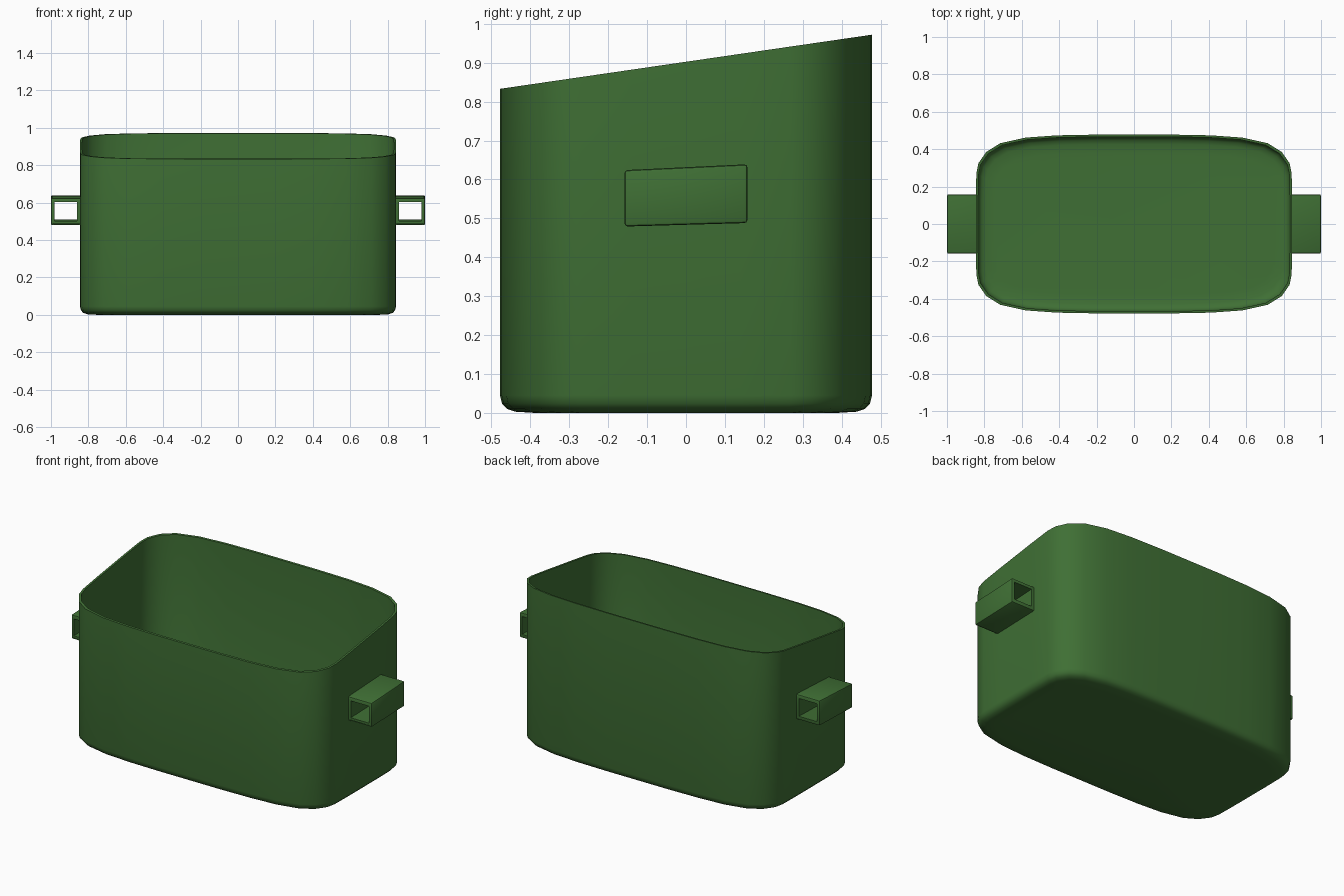
import bpy, bmesh, math

if "Cube" in bpy.data.objects:
    bpy.data.objects.remove(bpy.data.objects["Cube"])

green = bpy.data.materials.new("green")
green.diffuse_color = (0.05, 0.16, 0.035, 1)
green.use_nodes = True
green.node_tree.nodes["Principled BSDF"].inputs["Base Color"].default_value = green.diffuse_color

HX, HY, WALL = 0.845, 0.478, 0.012

# rounded oblong outline: one quadrant, mirrored to all four
quad = [(0.845, 0.0), (0.845, 0.14), (0.843, 0.27), (0.832, 0.325), (0.79, 0.385),
        (0.715, 0.432), (0.58, 0.462), (0.41, 0.474), (0.2, 0.478), (0.0, 0.478)]
half = quad + [(-x, y) for x, y in reversed(quad[:-1])]
outline = half + [(-x, -y) for x, y in half[1:-1]]


def rim(y):
    return 0.9025 + 0.1455 * y


def finish(bm, name, angle=35):
    bmesh.ops.recalc_face_normals(bm, faces=bm.faces)
    me = bpy.data.meshes.new(name)
    bm.to_mesh(me)
    bm.free()
    ob = bpy.data.objects.new(name, me)
    bpy.context.collection.objects.link(ob)
    me.materials.append(green)
    bpy.ops.object.select_all(action='DESELECT')
    ob.select_set(True)
    bpy.context.view_layer.objects.active = ob
    bpy.ops.object.shade_smooth_by_angle(angle=math.radians(angle))
    return ob


# tub: rings run from the outside base up, over the slanted rim, and down inside
bm = bmesh.new()


def ring(inset, z=None):
    sx, sy = 1 - inset / HX, 1 - inset / HY
    return [bm.verts.new((x * sx, y * sy, rim(y * sy) if z is None else z))
            for x, y in outline]


base = [(0.09, 0.0), (0.04, 0.003), (0.018, 0.01), (0.005, 0.024), (0.0, 0.045)]
rings = [ring(i, z) for i, z in base]
rings += [ring(0), ring(WALL)]
rings += [ring(i + WALL, z + WALL) for i, z in reversed(base)]
n = len(outline)
for a, b in zip(rings, rings[1:]):
    for i in range(n):
        j = (i + 1) % n
        bm.faces.new((a[i], a[j], b[j], b[i]))
bm.faces.new(rings[0])
bm.faces.new(rings[-1])
finish(bm, "tub")


# handles: hollow box loops, tilted slightly with the rim
def handle(side, name):
    bm = bmesh.new()
    outer = [(0.838, 0.0), (1.0, 0.0), (1.0, 1.0), (0.838, 1.0)]
    t = 0.018
    loops = []
    for y, lo, hi in ((-0.158, 0.479, 0.624), (0.158, 0.488, 0.639)):
        o = [bm.verts.new((side * x, y, lo + (hi - lo) * f)) for x, f in outer]
        h = [bm.verts.new((side * x, y, z)) for x, z in
             ((0.862, lo + 0.022), (1 - t, lo + 0.022), (1 - t, hi - 0.022), (0.862, hi - 0.022))]
        loops.append((o, h))
    (o1, h1), (o2, h2) = loops
    for i in range(4):
        j = (i + 1) % 4
        for a, b in ((o1, h1), (o2, h2), (o1, o2), (h1, h2)):
            bm.faces.new((a[i], a[j], b[j], b[i]))
    outer_verts = set(o1 + o2)
    edges = [e for e in bm.edges if set(e.verts) <= outer_verts
             and max(abs(v.co.x) for v in e.verts) > 0.9]
    bmesh.ops.bevel(bm, geom=edges, offset=0.008, segments=2, profile=0.5, affect='EDGES')
    finish(bm, name)


handle(1, "right_handle")
handle(-1, "left_handle")
